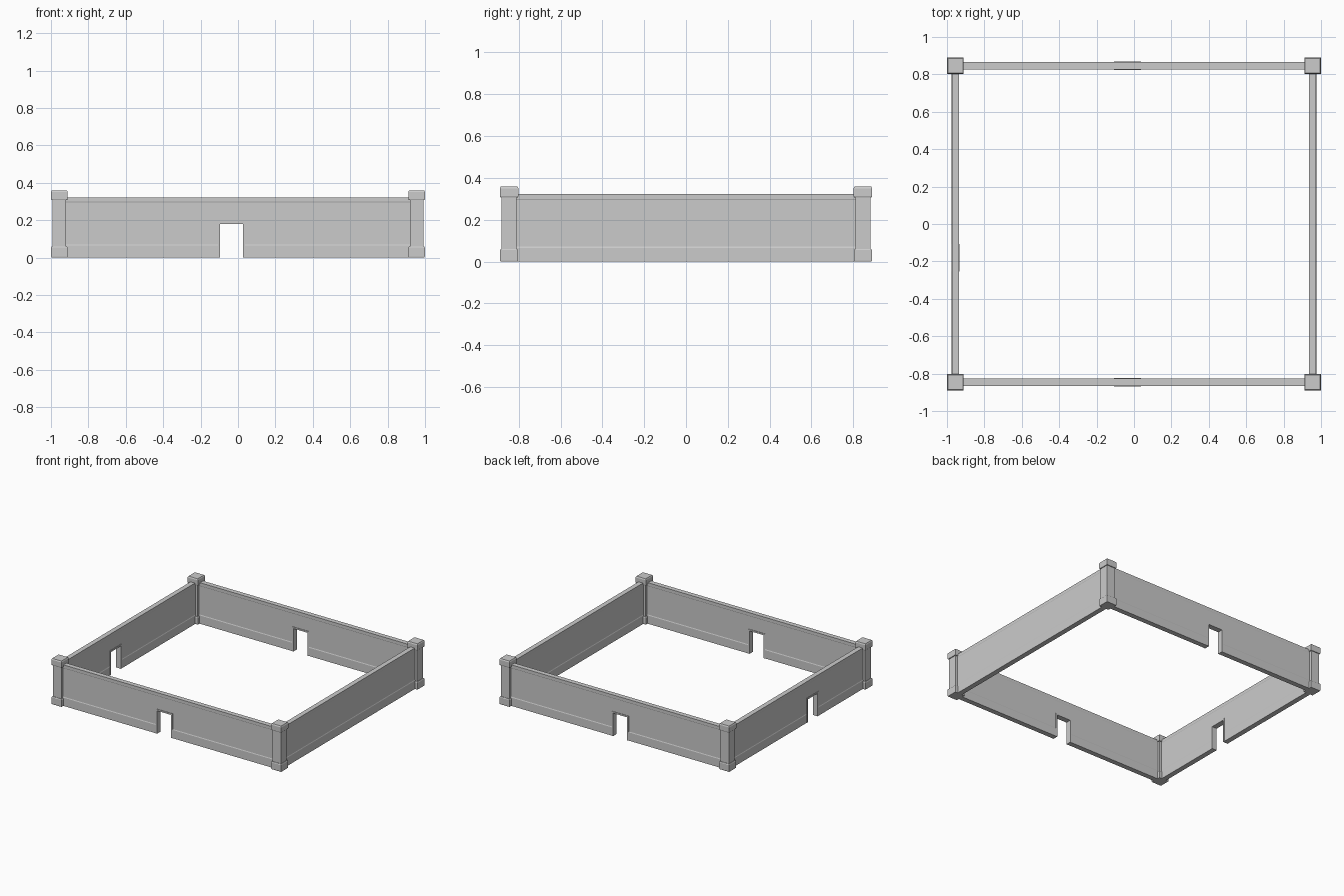
import bpy, bmesh, math
from mathutils import Matrix

if "Cube" in bpy.data.objects:
    bpy.data.objects.remove(bpy.data.objects["Cube"])

CX, CY = 0.955, 0.846          # post / wall centre lines
DOOR_W, DOOR_H = 0.122, 0.18

def finish(bm, name, matrix):
    bmesh.ops.recalc_face_normals(bm, faces=bm.faces)
    me = bpy.data.meshes.new(name)
    bm.to_mesh(me)
    bm.free()
    ob = bpy.data.objects.new(name, me)
    bpy.context.collection.objects.link(ob)
    ob.matrix_world = matrix
    return ob

def loft(rings, name, matrix):
    """Skin closed rings of points and cap both ends."""
    bm = bmesh.new()
    vs = [[bm.verts.new(p) for p in r] for r in rings]
    n = len(vs[0])
    for a, b in zip(vs, vs[1:]):
        for i in range(n):
            j = (i + 1) % n
            bm.faces.new((a[i], a[j], b[j], b[i]))
    bm.faces.new(vs[0])
    bm.faces.new(vs[-1])
    return finish(bm, name, matrix)

def extrude_x(outline, x0, x1, name, matrix):
    return loft([[(x, y, z) for y, z in outline] for x in (x0, x1)], name, matrix)

# Corner posts: square rings giving foot, shaft and chamfered cap
post = [(.042, 0), (.0435, .006), (.0435, .054), (.040, .060), (.036, .060),
        (.036, .307), (.042, .307), (.0445, .313), (.0445, .350), (.040, .359)]
for sx in (-1, 1):
    for sy in (-1, 1):
        rings = [[(-h, -h, z), (h, -h, z), (h, h, z), (-h, h, z)] for h, z in post]
        name = f"{'front' if sy < 0 else 'back'}_{'left' if sx < 0 else 'right'}_post"
        loft(rings, name, Matrix.Translation((sx * CX, sy * CY, 0)))

# Wall section: plinth, slightly recessed face and top band
half = [(.020, 0), (.020, .065), (.0175, .071), (.0175, .295), (.019, .299), (.019, .322)]
section = half + [(-y, z) for y, z in reversed(half)]

def wall(name, x, y, turn, length, door=None):
    m = Matrix.Translation((x, y, 0)) @ Matrix.Rotation(turn, 4, 'Z')
    ob = extrude_x(section, -length, length, name, m)
    if door is None:
        return
    # Doorway opening
    bm = bmesh.new()
    bmesh.ops.create_cube(bm, size=1, matrix=Matrix.Translation((door, 0, DOOR_H / 2 - .05))
                          @ Matrix.Diagonal((DOOR_W, .2, DOOR_H + .1, 1)))
    cutter = finish(bm, name + "_door_cutter", m)
    cutter.hide_render = True
    cutter.hide_set(True)
    mod = ob.modifiers.new("doorway", 'BOOLEAN')
    mod.operation, mod.solver, mod.object = 'DIFFERENCE', 'EXACT', cutter
    # Thin raised surround: an inverted U through the wall
    a, b, t = DOOR_W / 2, DOOR_W / 2 + .012, .0215
    u = [(-b, 0), (-a, 0), (-a, DOOR_H), (a, DOOR_H), (a, 0),
         (b, 0), (b, DOOR_H + .012), (-b, DOOR_H + .012)]
    loft([[(door + px, py, pz) for px, pz in u] for py in (-t, t)],
         name + "_door_surround", m)

lx, ly = CX - .03, CY - .03
wall("front_wall", 0, -CY, 0, lx, door=-.035)
wall("back_wall", 0, CY, 0, lx, door=-.035)
wall("left_wall", -CX, 0, math.pi / 2, ly, door=-.18)
wall("right_wall", CX, 0, math.pi / 2, ly)
